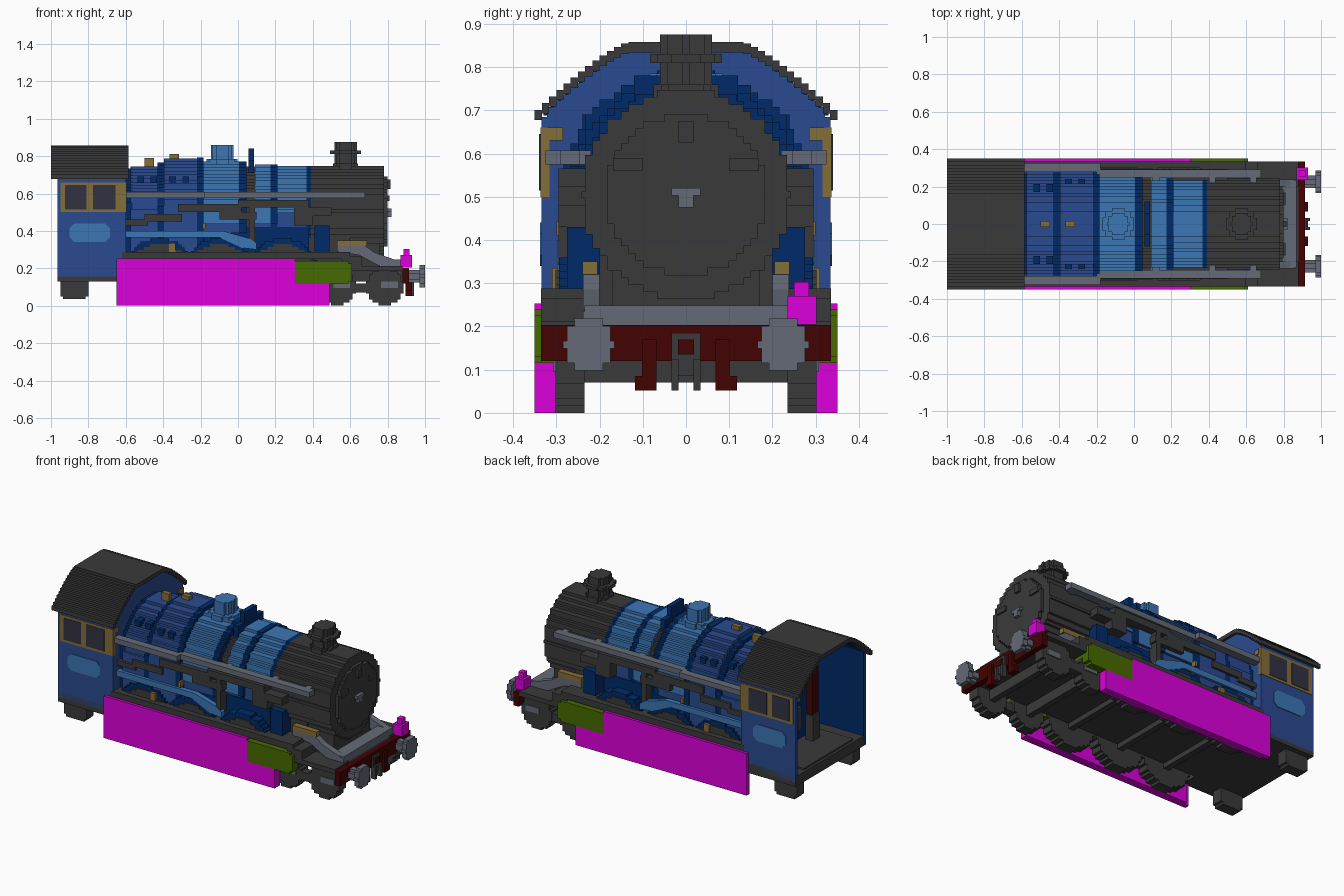
import bpy, bmesh, math

if "Cube" in bpy.data.objects:
    bpy.data.objects.remove(bpy.data.objects["Cube"], do_unlink=True)

V = 1 / 60  # block size


def material(name, rgb):
    lin = [((c / 255 + 0.055) / 1.055) ** 2.4 if c > 10 else c / 255 / 12.92 for c in rgb]
    m = bpy.data.materials.new(name)
    m.use_nodes = True
    m.diffuse_color = (*lin, 1)
    m.node_tree.nodes["Principled BSDF"].inputs["Base Color"].default_value = (*lin, 1)
    return m


DARK = material("charcoal", (58, 58, 58))
NAVY = material("navy", (0, 42, 104))
BLUE = material("royal blue", (42, 74, 144))
LIGHT = material("light blue", (60, 118, 180))
GOLD = material("brass", (132, 110, 56))
PINK = material("magenta", (220, 0, 220))
GREEN = material("olive green", (70, 106, 0))
RED = material("dark red", (66, 2, 2))
GREY = material("steel grey", (100, 106, 118))
GLASS = material("dark glass", (50, 50, 66))


def prism(name, pts, axis, a, b, mat, mirror=False):
    """Extrude a 2D outline along an axis; mirror adds a copy across y."""
    place = {"X": lambda u, v, w: (w, u, v), "Y": lambda u, v, w: (u, w, v),
             "Z": lambda u, v, w: (u, v, w)}[axis]
    bm = bmesh.new()
    for s in ((1, -1) if mirror else (1,)):
        ends = []
        for w in (a, b):
            co = [place(u, v, w) for u, v in pts]
            ends.append([bm.verts.new((x, y * s, z)) for x, y, z in co])
        bm.faces.new(ends[0])
        bm.faces.new(ends[1])
        for i in range(len(pts)):
            j = (i + 1) % len(pts)
            bm.faces.new((ends[0][i], ends[0][j], ends[1][j], ends[1][i]))
    bmesh.ops.recalc_face_normals(bm, faces=bm.faces)
    me = bpy.data.meshes.new(name)
    bm.to_mesh(me)
    bm.free()
    me.materials.append(mat)
    ob = bpy.data.objects.new(name, me)
    bpy.context.collection.objects.link(ob)
    return ob


def box(name, x0, x1, y0, y1, z0, z1, mat, mirror=False):
    return prism(name, [(x0, y0), (x1, y0), (x1, y1), (x0, y1)], "Z", z0, z1, mat, mirror)


def stepped(cu, cv, r, low=None):
    """Blocky disc outline; with low, the sides run straight down to that height."""
    n = max(2, round(2 * r / V))
    h = 2 * r / n
    side = []
    for i in range(n):
        d = -r + (i + 0.5) * h
        if low is not None and d < -1e-6:
            continue
        w = min(r, max(V / 2, round(math.sqrt(r * r - d * d) / V) * V))
        v0 = low if (low is not None and not side) else cv - r + i * h
        if side and abs(side[-1][0] - w) < 1e-6:
            side[-1] = (w, cv - r + (i + 1) * h)
        else:
            side += [(w, v0), (w, cv - r + (i + 1) * h)]
    return [(cu + w, v) for w, v in side] + [(cu - w, v) for w, v in reversed(side)]


def arch(half, top, bottom):
    """Blocky arch outline built from columns across the width."""
    n = round(2 * half / V)
    up, down = [], []
    for i in range(n):
        y0, y1 = -half + 2 * half * i / n, -half + 2 * half * (i + 1) / n
        m = (y0 + y1) / 2
        up += [(y0, top(m)), (y1, top(m))]
        down += [(y0, bottom(m)), (y1, bottom(m))]
    return up + down[::-1]


def roof_z(y):
    return 0.858 - 0.165 * max(0, (abs(y) - 0.13) / 0.22) ** 1.3


# Cab
prism("cab_roof", arch(0.35, roof_z, lambda y: roof_z(y) - 0.024), "X", -1.0, -0.585, DARK)
prism("cab_front_wall", arch(0.322, lambda y: roof_z(y) - 0.02, lambda y: 0.25), "X", -0.62, -0.6, BLUE)
box("cab_side", -0.965, -0.6, 0.322, 0.334, 0.155, 0.685, BLUE, True)
box("cab_lining", -0.965, -0.628, 0.314, 0.322, 0.155, 0.69, NAVY, True)
prism("cab_front_lining", arch(0.314, lambda y: roof_z(y) - 0.022, lambda y: 0.2), "X", -0.66, -0.62, NAVY)
prism("roof_lining", arch(0.33, lambda y: roof_z(y) - 0.024, lambda y: roof_z(y) - 0.032), "X", -0.965, -0.62, NAVY)
box("cab_floor", -0.965, -0.62, -0.334, 0.334, 0.13, 0.19, DARK)
box("window_frame", -0.95, -0.597, 0.316, 0.337, 0.5, 0.66, GOLD, True)
box("front_window_frame", -0.6, -0.595, 0.285, 0.32, 0.63, 0.66, GOLD, True)
for x0, x1 in ((-0.925, -0.81), (-0.775, -0.655)):
    box("window_pane", x0, x1, 0.337, 0.34, 0.515, 0.645, GLASS, True)
prism("cab_plate", [(-0.9, 0.365), (-0.875, 0.34), (-0.71, 0.34), (-0.685, 0.365),
                    (-0.685, 0.415), (-0.71, 0.44), (-0.875, 0.44), (-0.9, 0.415)],
      "Y", 0.334, 0.338, LIGHT, True)
box("rear_step", -0.95, -0.8, 0.235, 0.302, 0.05, 0.13, DARK, True)
box("rear_step_foot", -0.935, -0.815, 0.235, 0.302, 0.035, 0.05, DARK, True)

# Cab controls
prism("backhead", stepped(0, 0.46, 0.2, 0.19), "X", -0.71, -0.65, NAVY)
box("firehole_door", -0.725, -0.71, -0.07, 0.07, 0.26, 0.4, DARK)
box("brake_pedestal", -0.79, -0.74, -0.15, -0.08, 0.19, 0.35, DARK)
box("brake_column", -0.78, -0.74, -0.15, -0.09, 0.35, 0.62, RED)
box("regulator_handle", -0.74, -0.71, -0.12, 0.12, 0.55, 0.58, RED)
box("gauges", -0.73, -0.71, -0.05, 0.05, 0.44, 0.5, GOLD)

# Firebox with bands
prism("firebox_rear", stepped(0, 0.46, 0.275, 0.28), "X", -0.6, -0.565, NAVY)
prism("firebox_back_section", stepped(0, 0.465, 0.28, 0.28), "X", -0.575, -0.43, BLUE)
prism("firebox_band", stepped(0, 0.485, 0.28, 0.28), "X", -0.43, -0.395, NAVY)
prism("firebox_front_section", stepped(0, 0.505, 0.283, 0.28), "X", -0.395, -0.22, BLUE)
prism("firebox_front_band", stepped(0, 0.505, 0.287, 0.28), "X", -0.22, -0.185, NAVY)
for x, y in ((-0.52, 0.2), (-0.45, 0.2), (-0.35, 0.225), (-0.28, 0.225)):
    box("washout_plug", x - 0.018, x + 0.018, y - 0.03, y + 0.015, 0.655, 0.69, NAVY, True)
box("safety_valve_rear", -0.5, -0.45, -0.015, 0.015, 0.73, 0.79, GOLD)
box("safety_valve_front", -0.365, -0.315, -0.015, 0.015, 0.77, 0.81, GOLD)
box("clack_valve", -0.19, -0.175, 0.265, 0.3, 0.41, 0.443, GOLD, True)

# Boiler and smokebox, with a darker blue lower half on the boiler sections
for name, x0, x1, r, mat in (
        ("boiler_rear", -0.185, 0.005, 0.267, LIGHT), ("boiler_rear_band", 0.005, 0.045, 0.267, NAVY),
        ("boiler_joint", 0.045, 0.09, 0.24, DARK), ("boiler_middle", 0.09, 0.175, 0.25, LIGHT),
        ("boiler_middle_band", 0.175, 0.21, 0.25, NAVY), ("boiler_front", 0.21, 0.365, 0.242, LIGHT),
        ("boiler_front_band", 0.365, 0.39, 0.242, NAVY),
        ("smokebox", 0.39, 0.78, 0.242, DARK), ("smokebox_door", 0.78, 0.8, 0.187, DARK)):
    part = prism(name, stepped(0, 0.505, r), "X", x0, x1, mat)
    if mat == LIGHT:
        part.data.materials.append(BLUE)
        for face in part.data.polygons:
            face.material_index = int(face.center.z < 0.5)
box("lower_cladding", -0.185, 0.38, -0.24, 0.24, 0.288, 0.42, NAVY)
box("top_feed", 0.055, 0.085, -0.06, 0.06, 0.72, 0.84, NAVY)
box("top_feed_shoulder", 0.055, 0.085, -0.12, 0.12, 0.7, 0.78, NAVY)
box("door_handle", 0.8, 0.82, -0.033, 0.033, 0.503, 0.52, GREY)
box("door_dart", 0.8, 0.82, -0.017, 0.017, 0.475, 0.503, GREY)
for y in (-0.135, 0.135):
    box("door_hinge", 0.8, 0.81, y - 0.034, y + 0.034, 0.56, 0.59, DARK)
box("lamp_bracket", 0.8, 0.815, -0.017, 0.017, 0.625, 0.675, DARK)

# Dome and chimney
prism("dome_base", stepped(-0.085, 0, 0.085), "Z", 0.74, 0.785, LIGHT)
prism("dome", stepped(-0.085, 0, 0.06), "Z", 0.785, 0.86, LIGHT)
prism("chimney_base", stepped(0.575, 0, 0.075), "Z", 0.72, 0.76, DARK)
prism("chimney", stepped(0.575, 0, 0.06), "Z", 0.76, 0.875, DARK)
prism("chimney_rim", stepped(0.575, 0, 0.083), "Z", 0.81, 0.83, DARK)

# Handrail and side pipes
box("handrail", -0.2, 0.68, 0.245, 0.292, 0.575, 0.607, GREY, True)
box("handrail_rear", -0.6, -0.18, 0.278, 0.325, 0.575, 0.607, GREY, True)
for x in (0.1, 0.4, 0.62):
    box("handrail_bracket", x, x + 0.035, 0.22, 0.25, 0.575, 0.607, GREY, True)
for x0, x1, z0, z1 in ((-0.6, -0.48, 0.43, 0.46), (-0.5, -0.3, 0.45, 0.49), (-0.32, 0.02, 0.5, 0.545),
                       (0.0, 0.38, 0.525, 0.565), (-0.1, 0.1, 0.46, 0.5), (0.3, 0.5, 0.48, 0.525),
                       (0.3, 0.4, 0.43, 0.48), (0.06, 0.09, 0.32, 0.54)):
    box("side_pipe", x0, x1, 0.22, 0.295, z0, z1, DARK, True)
prism("injector_pipe", [(-0.6, 0.365), (-0.1, 0.365), (0.02, 0.31), (0.1, 0.3), (0.1, 0.335),
                        (0.06, 0.36), (-0.08, 0.4), (-0.6, 0.4)], "Y", 0.268, 0.298, LIGHT, True)
box("steam_pipe", 0.41, 0.49, 0.18, 0.275, 0.288, 0.43, NAVY, True)

# Frames, running board and footplate
box("inner_frame", -0.6, 0.6, -0.2, 0.2, 0.2, 0.45, DARK)
box("smokebox_saddle", 0.42, 0.76, -0.17, 0.17, 0.2, 0.34, DARK)
box("underframe", -0.95, 0.88, -0.235, 0.235, 0.13, 0.2, DARK)
box("running_board", -0.62, 0.6, 0.19, 0.335, 0.25, 0.288, DARK, True)
box("front_footplate", 0.58, 0.88, 0.2, 0.335, 0.185, 0.212, DARK, True)
box("footplate_step", 0.56, 0.66, 0.2, 0.335, 0.21, 0.265, DARK, True)
prism("footplate_slope", [(0.53, 0.29), (0.53, 0.32), (0.68, 0.32), (0.73, 0.285), (0.87, 0.235),
                          (0.87, 0.205), (0.75, 0.215), (0.65, 0.27)], "Y", 0.2, 0.238, GREY, True)
box("front_deck", 0.79, 0.87, -0.235, 0.235, 0.2, 0.248, GREY)
box("valve_cover", 0.53, 0.69, 0.205, 0.24, 0.32, 0.35, GOLD, True)
box("lubricator", -0.37, -0.335, 0.275, 0.31, 0.288, 0.335, GOLD, True)

# Wheels, splashers and axles
for x in (-0.42, -0.1, 0.24):
    prism("splasher", stepped(x, 0.17, 0.19, 0.17), "Y", 0.2, 0.294, NAVY, True)
    prism("driving_wheel", stepped(x, 0.165, 0.165), "Y", 0.235, 0.302, DARK, True)
    box("driving_axle", x - 0.018, x + 0.018, -0.24, 0.24, 0.1, 0.135, DARK)
for x in (0.53, 0.785):
    prism("bogie_wheel", stepped(x, 0.1, 0.1), "Y", 0.235, 0.302, DARK, True)
    box("bogie_axle", x - 0.018, x + 0.018, -0.24, 0.24, 0.07, 0.135, DARK)
    box("bogie_axlebox", x - 0.02, x + 0.07, 0.3, 0.308, 0.095, 0.13, GREY, True)
box("bogie_bar", 0.55, 0.79, 0.25, 0.3, 0.07, 0.12, DARK, True)

# Side skirts and cylinders
prism("side_skirt", [(-0.65, 0), (0.49, 0), (0.49, 0.115), (0.305, 0.115), (0.305, 0.253), (-0.65, 0.253)],
      "Y", 0.323, 0.351, PINK, True)
box("skirt_inner", -0.62, 0.49, 0.302, 0.323, 0, 0.115, PINK, True)
prism("cylinder", [(0.305, 0.115), (0.59, 0.115), (0.59, 0.13), (0.61, 0.13), (0.61, 0.225),
                   (0.59, 0.225), (0.59, 0.24), (0.305, 0.24)], "Y", 0.24, 0.351, GREEN, True)

# Buffer beam, buffers, coupling and lamp
box("buffer_beam", 0.88, 0.915, -0.335, 0.335, 0.12, 0.203, RED)
prism("buffer_stem", stepped(0.225, 0.158, 0.034), "X", 0.91, 0.97, GREY, True)
prism("buffer_head", stepped(0.225, 0.158, 0.06), "X", 0.97, 1.0, GREY, True)
box("guard_bracket", 0.895, 0.93, 0.068, 0.102, 0.055, 0.17, RED, True)
box("guard_foot", 0.895, 0.93, 0.068, 0.118, 0.052, 0.085, RED, True)
box("coupling_plate", 0.91, 0.925, -0.033, 0.033, 0.085, 0.185, DARK)
box("coupling_socket", 0.925, 0.93, -0.018, 0.018, 0.135, 0.17, RED)
box("coupling_link", 0.91, 0.94, 0.017, 0.033, 0.052, 0.125, DARK, True)
box("lamp_body", 0.87, 0.93, 0.235, 0.302, 0.205, 0.27, PINK)
box("lamp_top", 0.885, 0.918, 0.25, 0.285, 0.27, 0.303, PINK)
